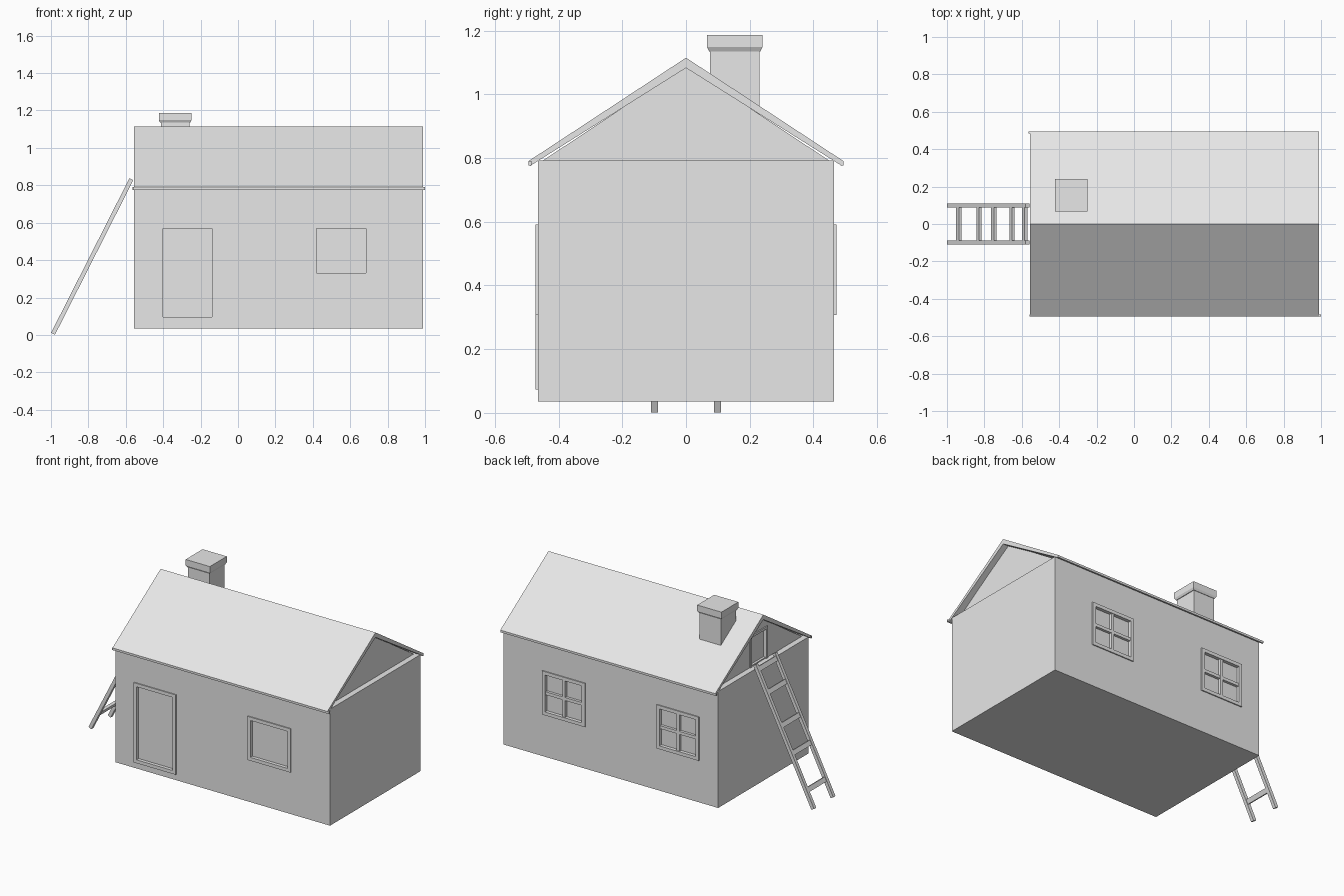
import bpy
import math
from mathutils import Matrix, Vector

cube = bpy.data.objects.get("Cube")
if cube:
    bpy.data.objects.remove(cube, do_unlink=True)

# One plain material for the whole house
grey = bpy.data.materials.new("plain grey")
grey.use_nodes = True
grey.diffuse_color = (0.8, 0.8, 0.8, 1)
grey.node_tree.nodes["Principled BSDF"].inputs["Base Color"].default_value = (0.8, 0.8, 0.8, 1)


def make(name, verts, faces):
    mesh = bpy.data.meshes.new(name)
    mesh.from_pydata(verts, [], faces)
    mesh.materials.append(grey)
    obj = bpy.data.objects.new(name, mesh)
    bpy.context.collection.objects.link(obj)
    return obj


def prism(name, loop, x0, x1):
    """Extrude a (y, z) outline, listed counter-clockwise, along x."""
    n = len(loop)
    verts = [(x, y, z) for x in (x0, x1) for y, z in loop]
    faces = [tuple(reversed(range(n))), tuple(range(n, 2 * n))]
    faces += [(i, (i + 1) % n, n + (i + 1) % n, n + i) for i in range(n)]
    return make(name, verts, faces)


def box(name, x0, x1, y0, y1, z0, z1):
    return prism(name, [(y0, z0), (y1, z0), (y1, z1), (y0, z1)], x0, x1)


def cut(target, cutters):
    """Carve recesses and remove the cutters."""
    bpy.context.view_layer.objects.active = target
    for cutter in cutters:
        cutter.hide_render = True
        mod = target.modifiers.new("recess", "BOOLEAN")
        mod.operation = "DIFFERENCE"
        mod.solver = "EXACT"
        mod.object = cutter
        bpy.ops.object.modifier_apply(modifier=mod.name)
        bpy.data.objects.remove(cutter, do_unlink=True)


# Main dimensions
LEFT_END, RIGHT_END = -0.557, 0.988
HALF, FLOOR, TOP = 0.465, 0.035, 0.793
RECESS, PROUD, TRIM = 0.015, 0.007, 0.022

walls = box("walls", LEFT_END, RIGHT_END, -HALF, HALF, FLOOR, TOP)
gable = prism("gable_walls", [(-0.46, 0.785), (0.46, 0.785), (0, 1.09)],
              LEFT_END + 0.037, RIGHT_END - 0.037)

# Roof: bent slab with eaves
roof = prism("roof", [(0, 1.115), (-0.495, 0.79), (-0.49, 0.775), (0, 1.083),
                      (0.49, 0.775), (0.495, 0.79)], LEFT_END, 0.99)
box("front_eave_trim", -0.56, 1.0, -0.495, -0.485, 0.776, 0.79)
box("back_eave_trim", -0.563, 0.99, 0.485, 0.495, 0.776, 0.79)


# Openings: recess with a slim raised frame, optional glazing bars
def opening(name, side, x0, x1, z0, z1, bars=False):
    face = side * HALF

    def slab(part, a, b, c, d, near, far):
        ya, yb = sorted((face + side * near, face + side * far))
        return box(f"{name}_{part}", a, b, ya, yb, c, d)

    slab("frame_left", x0 - TRIM, x0, z0 - TRIM, z1 + TRIM, -0.005, PROUD)
    slab("frame_right", x1, x1 + TRIM, z0 - TRIM, z1 + TRIM, -0.005, PROUD)
    slab("frame_top", x0, x1, z1, z1 + TRIM, -0.005, PROUD)
    slab("frame_bottom", x0, x1, z0 - TRIM, z0, -0.005, PROUD)
    if bars:
        xm, zm, w = (x0 + x1) / 2, (z0 + z1) / 2, 0.01
        slab("bar_upright", xm - w, xm + w, z0, z1, -RECESS, 0.003)
        slab("bar_level", x0, x1, zm - w, zm + w, -RECESS, 0.002)
    return slab("cutter", x0, x1, z0, z1, -RECESS, 0.05)


cut(walls, [
    opening("door", -1, -0.40, -0.14, 0.095, 0.57),
    opening("front_window", -1, 0.42, 0.685, 0.33, 0.57),
    opening("back_window_left", 1, 0.42, 0.685, 0.33, 0.57, True),
    opening("back_window_right", 1, -0.40, -0.14, 0.33, 0.57, True),
])

# Attic hatch above the ladder
gx = LEFT_END + 0.037
cut(gable, [box("hatch_cutter", gx - 0.05, gx + RECESS, -0.075, 0.075, 0.80, 0.985)])
for s, side in ((-1, "right"), (1, "left")):
    a, b = sorted((s * 0.075, s * 0.09))
    box(f"hatch_frame_{side}", gx - PROUD, gx + 0.005, a, b, 0.79, 1.0)
box("hatch_frame_top", gx - PROUD, gx + 0.005, -0.075, 0.075, 0.985, 1.0)

# Chimney with a cap flared at its underside
cx, cy = -0.336, 0.153
box("chimney", cx - 0.076, cx + 0.076, cy - 0.077, cy + 0.077, 0.88, 1.14)
rings = [(0.08, 1.135), (0.087, 1.148), (0.087, 1.187)]
corners = [(-1, -1), (1, -1), (1, 1), (-1, 1)]
verts = [(cx + r * i, cy + r * j, z) for r, z in rings for i, j in corners]
faces = [(3, 2, 1, 0), (8, 9, 10, 11)]
faces += [(k + i, k + (i + 1) % 4, k + 4 + (i + 1) % 4, k + 4 + i)
          for k in (0, 4) for i in range(4)]
make("chimney_cap", verts, faces)

# Ladder leaning on the gable end
foot, head = Vector((-0.989, 0, 0.006)), Vector((-0.57, 0, 0.833))
lean = head - foot
tilt = Matrix.Rotation(math.atan2(lean.x, lean.z), 4, "Y")


def leaning(name, at, depth, y0, y1, length):
    obj = box(name, -depth / 2, depth / 2, y0, y1, -length / 2, length / 2)
    obj.data.transform(Matrix.Translation(at) @ tilt)


for s, side in ((-1, "right"), (1, "left")):
    a, b = sorted((s * 0.088, s * 0.11))
    leaning(f"ladder_rail_{side}", (foot + head) / 2, 0.023, a, b, lean.length)
for i, x in enumerate((-0.936, -0.829, -0.749, -0.652, -0.585)):
    at = foot + lean * ((x - foot.x) / lean.x)
    leaning(f"ladder_rung_{i + 1}", at, 0.017, -0.09, 0.09, 0.03)
